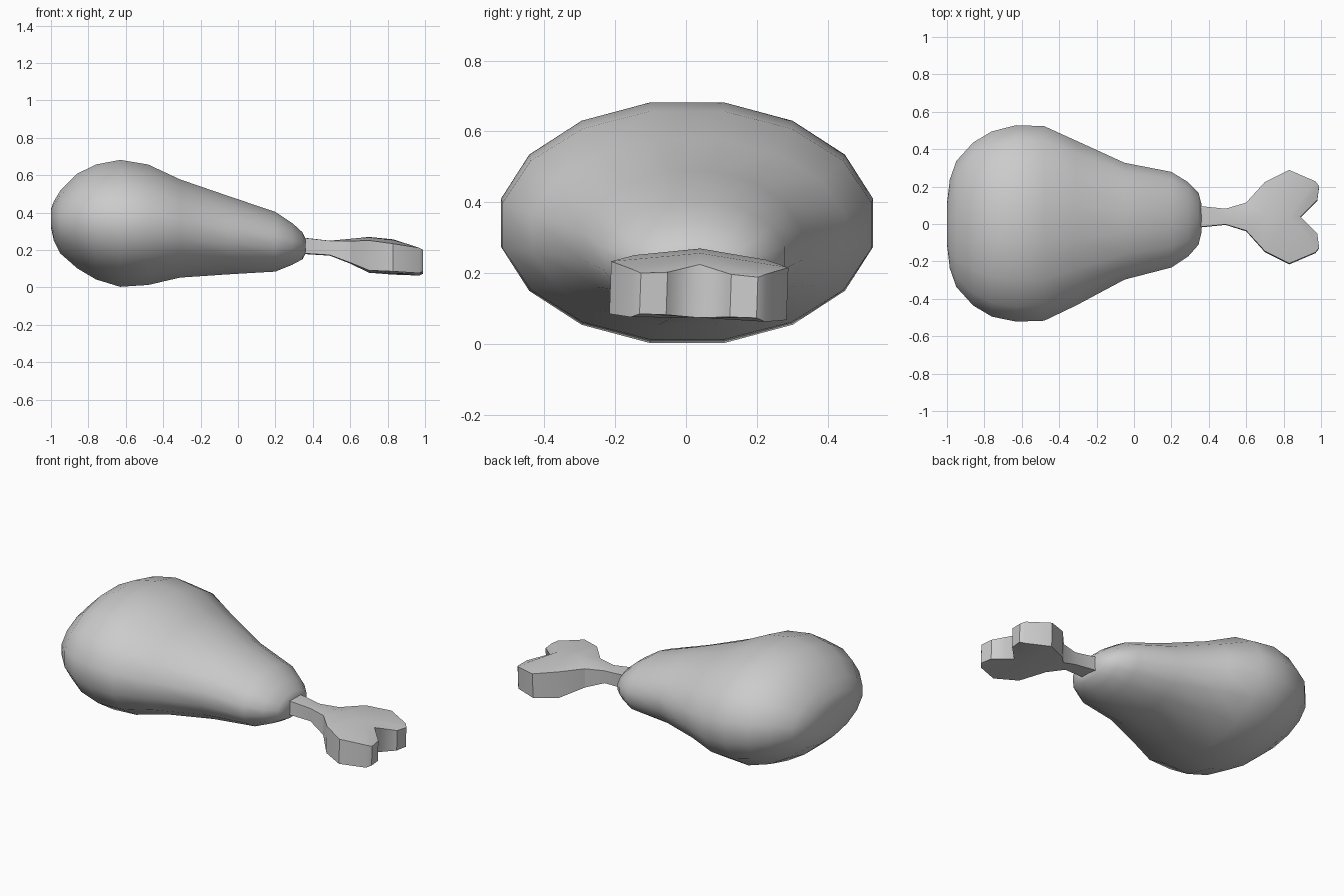
import bpy, bmesh
from math import sin, cos, pi, radians

if "Cube" in bpy.data.objects:
    bpy.data.objects.remove(bpy.data.objects["Cube"])


def finish(bm, name, angle):
    bmesh.ops.recalc_face_normals(bm, faces=bm.faces[:])
    mesh = bpy.data.meshes.new(name)
    bm.to_mesh(mesh)
    bm.free()
    ob = bpy.data.objects.new(name, mesh)
    bpy.context.collection.objects.link(ob)
    bpy.ops.object.select_all(action='DESELECT')
    ob.select_set(True)
    bpy.context.view_layer.objects.active = ob
    bpy.ops.object.shade_smooth_by_angle(angle=radians(angle))
    return ob


# Meat: elliptical rings lofted along x (x, centre y, half width, bottom z, top z)
rings = [
    (-1.00, 0.00, 0.11, 0.32, 0.42), (-0.985, 0.00, 0.24, 0.25, 0.46),
    (-0.95, 0.00, 0.34, 0.18, 0.52), (-0.86, 0.00, 0.44, 0.10, 0.61),
    (-0.76, 0.00, 0.50, 0.04, 0.66), (-0.63, 0.003, 0.53, 0.00, 0.685),
    (-0.48, 0.003, 0.525, 0.01, 0.66), (-0.31, 0.005, 0.445, 0.05, 0.58),
    (-0.05, 0.015, 0.315, 0.068, 0.49), (0.20, 0.023, 0.258, 0.083, 0.405),
    (0.29, 0.025, 0.20, 0.12, 0.345), (0.345, 0.028, 0.14, 0.15, 0.295),
    (0.36, 0.03, 0.08, 0.18, 0.265),
]
SIDES = 16
bm = bmesh.new()
loops = []
for x, cy, w, zb, zt in rings:
    loops.append([bm.verts.new((x, cy + w * cos((i + 0.5) * 2 * pi / SIDES) * 1.01,
                                (zb + zt) / 2 + (zt - zb) / 2 * sin((i + 0.5) * 2 * pi / SIDES) * 1.01))
                  for i in range(SIDES)])
for a, b in zip(loops, loops[1:]):
    for i in range(SIDES):
        j = (i + 1) % SIDES
        bm.faces.new((a[i], a[j], b[j], b[i]))
bm.faces.new(loops[0])
bm.faces.new(loops[-1])
finish(bm, "meat", 45)

# Bone: half outline (x, half width, bottom z, top z) and spine, then mirrored
edge = [
    (0.30, 0.06, 0.18, 0.27), (0.36, 0.055, 0.18, 0.262), (0.49, 0.042, 0.172, 0.248),
    (0.60, 0.075, 0.13, 0.245), (0.70, 0.185, 0.085, 0.245), (0.83, 0.25, 0.077, 0.225),
    (0.97, 0.19, 0.07, 0.205), (0.99, 0.165, 0.08, 0.195), (0.98, 0.09, 0.08, 0.20),
]
spine = [
    (0.30, 0.18, 0.27), (0.36, 0.18, 0.265), (0.49, 0.17, 0.25), (0.60, 0.13, 0.26),
    (0.70, 0.085, 0.27), (0.83, 0.075, 0.257), (0.89, 0.075, 0.225),
]
link = [0, 1, 2, 3, 4, 5, 5, 5, 6]
bm = bmesh.new()
layers = []
for k in (0, 1):
    e = [bm.verts.new((p[0], p[1], p[2 + k])) for p in edge]
    s = [bm.verts.new((p[0], 0, p[1 + k])) for p in spine]
    for i in range(len(e) - 1):
        loop = [e[i], e[i + 1], s[link[i + 1]]]
        if link[i] != link[i + 1]:
            loop.append(s[link[i]])
        bm.faces.new(loop)
    layers.append([s[0]] + e + [s[-1]])
lo, hi = layers
for i in range(len(lo) - 1):
    bm.faces.new((lo[i], lo[i + 1], hi[i + 1], hi[i]))
bone = finish(bm, "bone", 30)
bone.location.y = 0.037
bone.rotation_euler.x = radians(-2)
mirror = bone.modifiers.new("mirror", 'MIRROR')
mirror.use_axis = (False, True, False)
# Keep the small roll centred on the bone's own axis
bone.location.y -= 0.17 * sin(radians(2))
